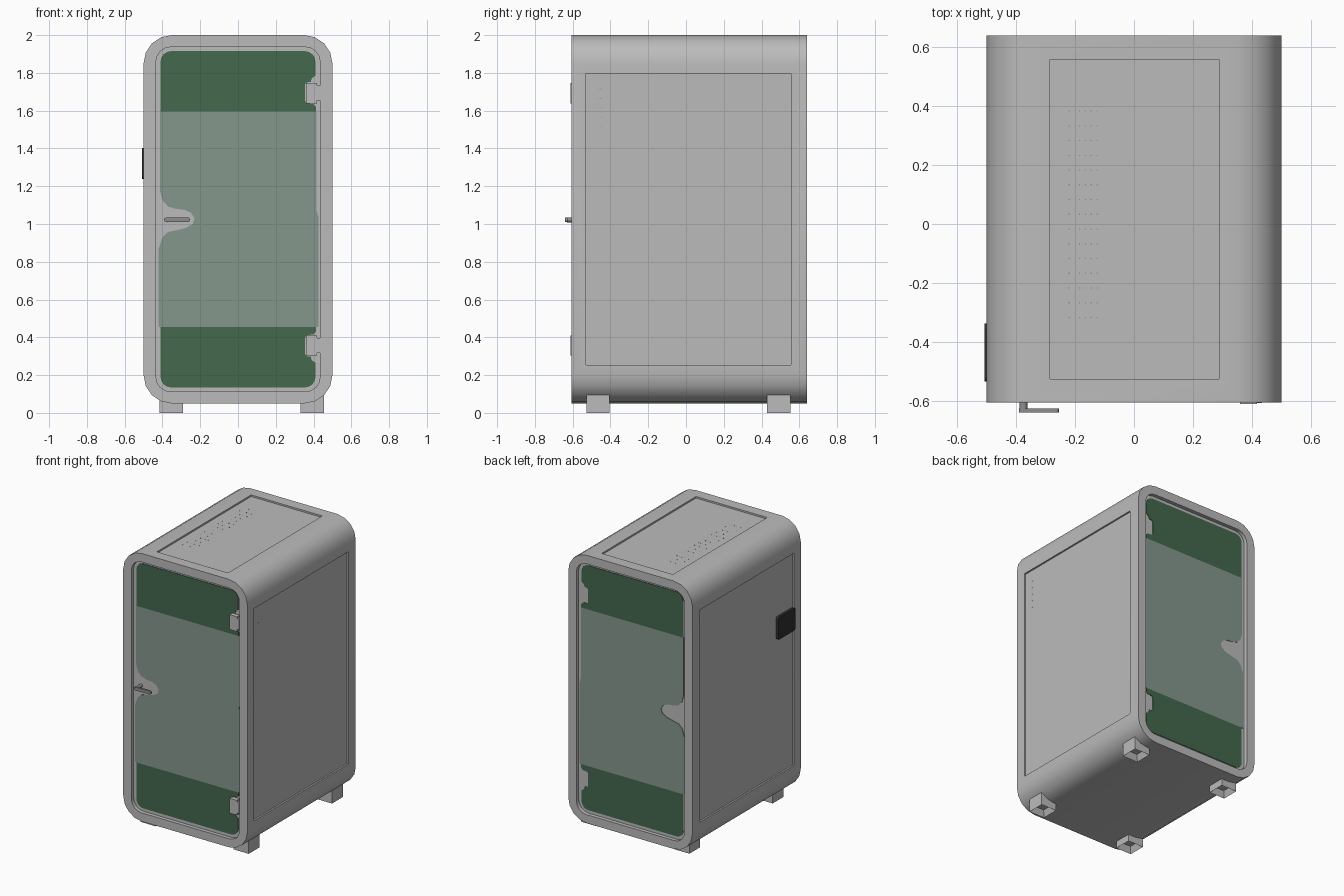
import bpy, bmesh, math

if "Cube" in bpy.data.objects:
    bpy.data.objects.remove(bpy.data.objects["Cube"])

def material(name, r, g, b):
    m = bpy.data.materials.new(name)
    m.diffuse_color = (r, g, b, 1)
    m.use_nodes = True
    m.node_tree.nodes["Principled BSDF"].inputs["Base Color"].default_value = m.diffuse_color
    return m

GREY = material("light grey", 0.50, 0.50, 0.50)
GREEN = material("dark green film", 0.058, 0.14, 0.077)
PALE = material("pale green glass", 0.23, 0.31, 0.265)
BLACK = material("charcoal", 0.03, 0.03, 0.03)
METAL = material("handle grey", 0.27, 0.27, 0.27)

def finish(name, bm, mat, smooth=False):
    bmesh.ops.recalc_face_normals(bm, faces=bm.faces)
    me = bpy.data.meshes.new(name)
    bm.to_mesh(me)
    bm.free()
    me.materials.append(mat)
    ob = bpy.data.objects.new(name, me)
    bpy.context.collection.objects.link(ob)
    if smooth:
        shade(ob)
    return ob

def shade(ob):
    bpy.ops.object.select_all(action='DESELECT')
    ob.select_set(True)
    bpy.context.view_layer.objects.active = ob
    bpy.ops.object.shade_smooth_by_angle(angle=math.radians(35))

def rounded(x0, x1, z0, z1, r, n=4):
    pts = []
    for cx, cz, a0 in ((x1 - r, z1 - r, 0), (x0 + r, z1 - r, 90),
                       (x0 + r, z0 + r, 180), (x1 - r, z0 + r, 270)):
        for i in range(n + 1):
            a = math.radians(a0 + 90 * i / n)
            pts.append((cx + r * math.cos(a), cz + r * math.sin(a)))
    return pts

def prism(name, pts, y0, y1, mat):
    # outline in x/z, extruded along y
    bm = bmesh.new()
    a = [bm.verts.new((x, y0, z)) for x, z in pts]
    b = [bm.verts.new((x, y1, z)) for x, z in pts]
    bm.faces.new(a)
    bm.faces.new(b[::-1])
    for i in range(len(pts)):
        j = (i + 1) % len(pts)
        bm.faces.new((a[i], b[i], b[j], a[j]))
    return finish(name, bm, mat)

def add_box(bm, x0, x1, y0, y1, z0, z1):
    vs = bmesh.ops.create_cube(bm, size=1)['verts']
    for v in vs:
        v.co = (x0 if v.co.x < 0 else x1, y0 if v.co.y < 0 else y1,
                z0 if v.co.z < 0 else z1)

def box(name, *b, mat=GREY):
    bm = bmesh.new()
    add_box(bm, *b)
    return finish(name, bm, mat)

# Shell: rounded tube open at front and back
FRONT, BACK = -0.606, 0.64
outer = rounded(-0.5, 0.5, 0.05, 2.0, 0.15)
inner = rounded(-0.435, 0.435, 0.112, 1.937, 0.08)
bm = bmesh.new()
rings = [[bm.verts.new((x, y, z)) for x, z in p]
         for p, y in ((outer, FRONT), (outer, BACK), (inner, BACK), (inner, FRONT))]
n = len(outer)
for k in range(4):
    r, s = rings[k], rings[(k + 1) % 4]
    for i in range(n):
        j = (i + 1) % n
        bm.faces.new((r[i], r[j], s[j], s[i]))
shell = finish("shell", bm, GREY)

# Recessed panels on the top and both sides
D = 0.012
cutters = [box("top_recess_cutter", -0.285, 0.288, -0.526, 0.558, 2 - D, 2.1),
           box("right_recess_cutter", 0.5 - D, 0.6, -0.53, 0.555, 0.253, 1.797),
           box("left_recess_cutter", -0.6, -0.5 + D, -0.53, 0.555, 0.253, 1.797)]
bpy.context.view_layer.objects.active = shell
for c in cutters:
    m = shell.modifiers.new("recess", 'BOOLEAN')
    m.operation, m.solver, m.object = 'DIFFERENCE', 'EXACT', c
    bpy.ops.object.modifier_apply(modifier=m.name)
for c in cutters:
    bpy.data.objects.remove(c)
shade(shell)

# Film outlines: end bands with a hinge notch, centre pane with a handle cutout
arc = lambda cx, a0: [(cx + 0.055 * math.cos(math.radians(a0 + 22.5 * i)),
                       1.86 + 0.055 * math.sin(math.radians(a0 + 22.5 * i))) for i in range(5)]
band_top = ([(-0.41, 1.595), (0.412, 1.595), (0.412, 1.62), (0.40, 1.635), (0.365, 1.638),
             (0.356, 1.65), (0.356, 1.74), (0.365, 1.75), (0.385, 1.752), (0.39, 1.77),
             (0.41, 1.785)] + arc(0.355, 0) + arc(-0.355, 90))
band_bottom = [(x, 2.05 - z) for x, z in band_top]
centre = [(-0.42, 0.455), (0.425, 0.455), (0.425, 1.04), (0.415, 1.08), (0.415, 1.595),
          (-0.412, 1.595), (-0.412, 1.17), (-0.40, 1.125), (-0.37, 1.092), (-0.33, 1.08),
          (-0.285, 1.075), (-0.25, 1.06), (-0.23, 1.03), (-0.24, 1.0), (-0.275, 0.98),
          (-0.32, 0.968), (-0.37, 0.958), (-0.40, 0.93), (-0.42, 0.87)]

# Front door and rear pane share the same layout
for side, face, s in (("front", FRONT + 0.027, 1), ("rear", BACK - 0.027, -1)):
    prism(side + "_door_panel", inner, face, face + s * 0.02, GREY)
    y0, y1 = face - s * 0.004, face + s * 0.002
    prism(side + "_upper_film", band_top, y0, y1, GREEN)
    prism(side + "_lower_film", band_bottom, y0, y1, GREEN)
    prism(side + "_centre_glass", centre, y0, y1, PALE)

# Hinges
for name, z in (("upper_hinge", 1.693), ("lower_hinge", 0.357)):
    bm = bmesh.new()
    add_box(bm, 0.36, 0.418, FRONT - 0.005, FRONT + 0.03, z - 0.054, z + 0.054)
    add_box(bm, 0.418, 0.434, FRONT - 0.001, FRONT + 0.03, z - 0.04, z + 0.04)
    finish(name, bm, GREY)

# Handle: stem and lever
bm = bmesh.new()
bmesh.ops.create_cone(bm, cap_ends=True, segments=16, radius1=0.013, radius2=0.013, depth=0.055)
for v in bm.verts:
    v.co = (v.co.x - 0.375, v.co.z - 0.602, v.co.y + 1.022)
finish("handle_stem", bm, METAL, True)
prism("handle_lever", rounded(-0.391, -0.254, 1.010, 1.034, 0.011), -0.64, -0.626, METAL)

# Dark control plate on the left side
bm = bmesh.new()
plate = [(y, z) for y, z in rounded(-0.535, -0.338, 1.238, 1.402, 0.015)]
f = bm.faces.new([bm.verts.new((-0.507, y, z)) for y, z in plate])
ext = bmesh.ops.extrude_face_region(bm, geom=[f])['geom']
bmesh.ops.translate(bm, vec=(0.021, 0, 0), verts=[g for g in ext if isinstance(g, bmesh.types.BMVert)])
finish("control_plate", bm, BLACK)

# Hollow square feet
for fx, x0 in (("left", -0.415), ("right", 0.332)):
    for fy, y0 in (("front", -0.528), ("rear", 0.43)):
        bm = bmesh.new()
        add_box(bm, x0, x0 + 0.124, y0, y0 + 0.124, 0, 0.1)
        bm.normal_update()
        low = [f for f in bm.faces if f.normal.z < -0.9]
        bmesh.ops.inset_region(bm, faces=low, thickness=0.024)
        bmesh.ops.translate(bm, vec=(0, 0, 0.045), verts=low[0].verts)
        finish(f"{fy}_{fx}_foot", bm, GREY)

# Tiny vent perforations on the top and right panels
bm = bmesh.new()
for i in range(15):
    y = -0.317 + i * 0.05
    for x in (-0.22, -0.185, -0.165, -0.145, -0.126):
        add_box(bm, x - 0.002, x + 0.002, y - 0.002, y + 0.002, 1.986, 1.989)
finish("top_vent_dots", bm, METAL)
bm = bmesh.new()
for i in range(5):
    z = 1.515 + i * 0.05
    for y in (-0.464, -0.45):
        add_box(bm, 0.486, 0.489, y - 0.002, y + 0.002, z - 0.002, z + 0.002)
finish("side_vent_dots", bm, METAL)
